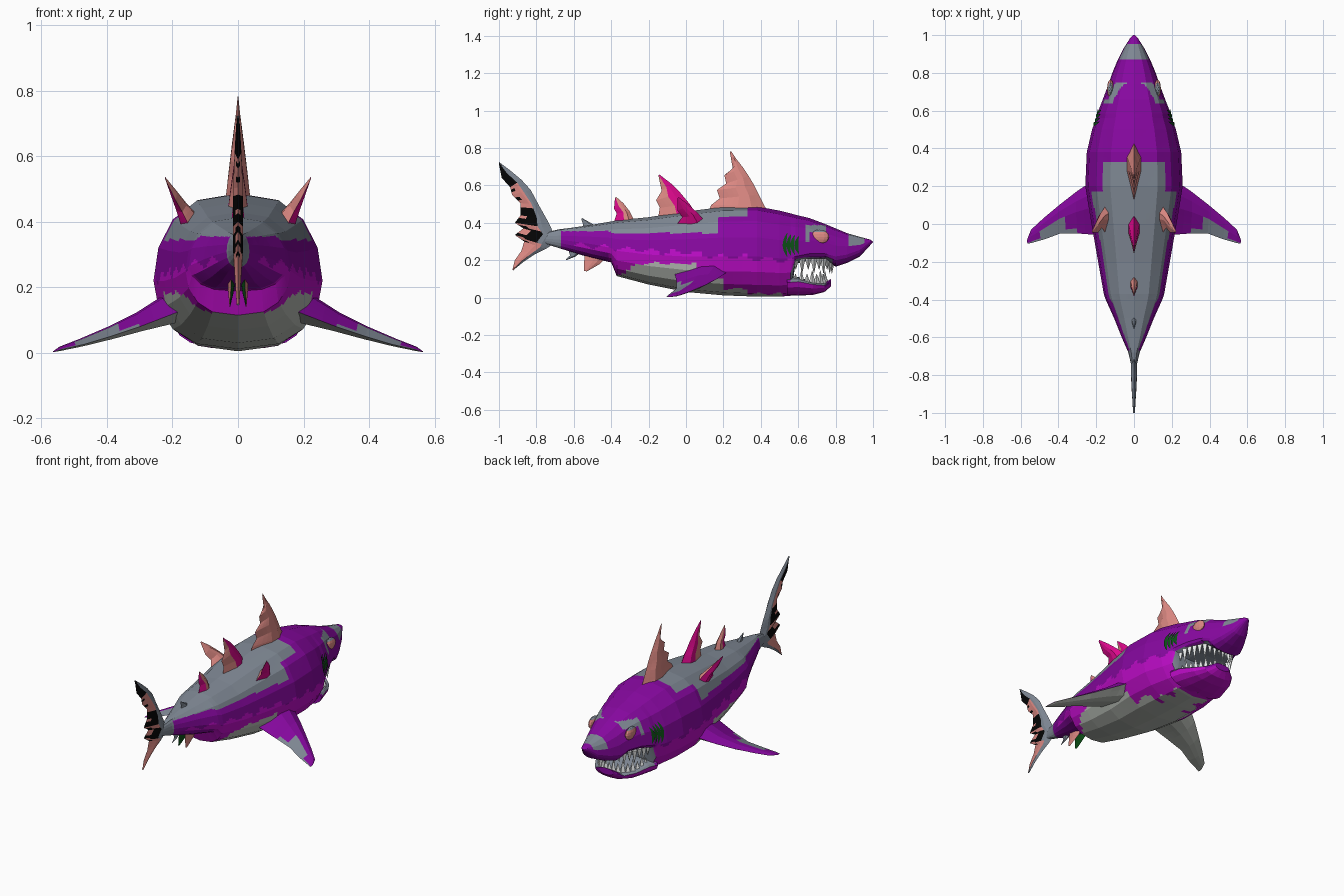
import bpy, bmesh, math
from mathutils import Vector
from mathutils.bvhtree import BVHTree

cube = bpy.data.objects.get("Cube")
if cube:
    bpy.data.objects.remove(cube)


def linear(c):
    c /= 255
    return c / 12.92 if c < 0.04 else ((c + 0.055) / 1.055) ** 2.4


PALETTE = {
    "purple": (135, 8, 160), "bright_purple": (188, 12, 198),
    "back_grey": (128, 137, 149), "belly_grey": (182, 187, 180),
    "salmon": (222, 138, 132), "magenta": (220, 8, 140),
    "gill_green": (12, 80, 22), "black": (5, 5, 5), "white": (240, 242, 242),
}
NAMES = list(PALETTE)
MATERIALS = []
for name, rgb in PALETTE.items():
    mat = bpy.data.materials.new(name)
    mat.use_nodes = True
    colour = [linear(c) for c in rgb] + [1]
    mat.diffuse_color = colour
    mat.node_tree.nodes["Principled BSDF"].inputs["Base Color"].default_value = colour
    MATERIALS.append(mat)


def finish(name, bm):
    mesh = bpy.data.meshes.new(name)
    bm.to_mesh(mesh)
    for mat in MATERIALS:
        mesh.materials.append(mat)
    obj = bpy.data.objects.new(name, mesh)
    bpy.context.collection.objects.link(obj)


def loft(rings, sides=16, cuts=6):
    """Skin faceted oval rings (y, half width, top, bottom, widest height)."""
    bm = bmesh.new()
    loops = []
    for y, half, top, bottom, mid in rings:
        loop = []
        for i in range(sides):
            a = math.tau * i / sides
            s, c = math.sin(a), math.cos(a)
            x = math.copysign(abs(s) ** 0.75, s) * half
            loop.append(bm.verts.new((x, y, mid + c * (top - mid if c > 0 else mid - bottom))))
        loops.append(loop)
    for a, b in zip(loops, loops[1:]):
        for i in range(sides):
            j = (i + 1) % sides
            bm.faces.new((a[i], a[j], b[j], b[i]))
    bm.faces.new(loops[0])
    bm.faces.new(loops[-1])
    bmesh.ops.recalc_face_normals(bm, faces=bm.faces)
    bmesh.ops.subdivide_edges(bm, edges=bm.edges, cuts=cuts, use_grid_fill=True)
    bm.normal_update()
    return bm


def paint(bm, rule):
    for f in bm.faces:
        f.material_index = NAMES.index(rule(f.calc_center_median(), f.normal))


def ragged(y, freq):
    return abs((y * freq) % 1 - 0.5)


# Body and upper head
BODY = [
    (-.76, .012, .345, .29, .315), (-.68, .03, .365, .265, .31),
    (-.6, .065, .375, .24, .3), (-.5, .105, .39, .21, .285),
    (-.4, .15, .407, .188, .265), (-.37, .16, .413, .115, .25),
    (-.2, .19, .43, .07, .23), (0, .225, .46, .03, .22),
    (.2, .258, .485, .012, .22), (.38, .25, .487, .005, .22),
    (.5, .222, .465, .005, .21), (.56, .2, .45, .01, .21),
    (.585, .195, .443, .18, .22), (.66, .165, .425, .2, .235),
    (.74, .135, .395, .205, .235), (.8, .115, .37, .165, .22),
    (.86, .09, .345, .185, .23), (.93, .055, .325, .22, .255),
    (.985, .02, .31, .28, .3), (1, .004, .3, .295, .298),
]


def body_colour(p, n):
    y, z = p.y, p.z
    if .56 < y < .78 and z < .215 and (n.z < -.7 or n.y > .8):
        return "back_grey"
    if y < -.67:
        return "back_grey"
    if y < .32 and z > (.43 if y > .17 else .345 if y > -.4 else .355):
        return "back_grey"
    if .87 < y < .955 and n.z > .35:
        return "back_grey"
    if .635 < y < .75 and .35 < z < .387 or .635 < y < .665 and .3 < z < .36:
        return "back_grey"
    if y < .05:
        belly = min(.19, .12 + .55 * (y + .38))
    else:
        belly = .11 if y < .2 else .055 if y < .32 else .028
    if -.385 < y < .52 and z < belly - .03 * ragged(y, 9):
        return "belly_grey"
    if -.6 < y < .6 and z < .3 - .075 * (y + .6) - .07 * ragged(y, 8) and (y > -.42 or n.z > -.45):
        return "bright_purple"
    return "purple"


bm = loft(BODY)
paint(bm, body_colour)
surface = BVHTree.FromBMesh(bm)
finish("body", bm)

# Lower jaw
JAW = [(.54, .19, .12, .012, .08), (.6, .172, .11, .01, .085), (.68, .14, .085, .015, .07),
       (.74, .1, .078, .03, .065), (.775, .05, .1, .06, .085)]


def jaw_colour(p, n):
    if n.z > .6 and p.y < .75:
        return "back_grey"
    return "bright_purple" if n.z < -.3 else "purple"


bm = loft(JAW, cuts=2)
paint(bm, jaw_colour)
finish("lower_jaw", bm)


# Teeth follow the curve of each jaw
def teeth(name, count, width, reach, base, length):
    bm = bmesh.new()
    for i in range(count):
        a = math.radians(-88 + 176 * i / (count - 1))
        x, y = width * math.sin(a), .58 + reach * math.cos(a)
        size = abs(length) * (1 if i % 2 else .75)
        made = bmesh.ops.create_cone(bm, segments=4, radius1=.018, radius2=.001, depth=size, cap_ends=True)
        for v in made["verts"]:
            v.co.z = base + (v.co.z + size / 2) * math.copysign(1, length)
            v.co.x += x
            v.co.y += y
    bmesh.ops.recalc_face_normals(bm, faces=bm.faces)
    paint(bm, lambda p, n: "white")
    finish(name, bm)


teeth("upper_teeth", 19, .15, .2, .21, -.08)
teeth("lower_teeth", 17, .135, .165, .075, .07)


# Fins: tapered blades between a leading and a trailing edge
CHORD = [0, .12, .25, .38, .5, .62, .75, .88, 1]


def fin(name, stations, rule, normal=(1, 0, 0), split=3):
    """Stations are (leading point, trailing point, half thickness)."""
    normal = Vector(normal).normalized()
    rows = []
    for (a, b, t), (c, d, w) in zip(stations, stations[1:]):
        for k in range(split):
            f = k / split
            rows.append((Vector(a).lerp(Vector(c), f), Vector(b).lerp(Vector(d), f), t + (w - t) * f))
    a, b, t = stations[-1]
    rows.append((Vector(a), Vector(b), t))
    bm = bmesh.new()
    for side in (1, -1):
        grid = [[bm.verts.new(a.lerp(b, u) + normal * side * t * min(1, u / .25, (1 - u) / .5))
                 for u in CHORD] for a, b, t in rows]
        for r in range(len(grid) - 1):
            for k in range(len(CHORD) - 1):
                f = bm.faces.new((grid[r][k], grid[r][k + 1], grid[r + 1][k + 1], grid[r + 1][k]))
                u = (CHORD[k] + CHORD[k + 1]) / 2
                f.material_index = NAMES.index(rule(u, (r + .5) / (len(rows) - 1), side))
    bmesh.ops.remove_doubles(bm, verts=bm.verts, dist=.0002)
    bmesh.ops.recalc_face_normals(bm, faces=bm.faces)
    finish(name, bm)


def upright(edges, thick):
    n = len(edges) - 1
    return [((0, a, b), (0, c, d), thick * (1 - i / n) + .001) for i, (a, b, c, d) in enumerate(edges)]


fin("main_dorsal_fin", upright([
    (.45, .44, .12, .46), (.42, .49, .135, .495), (.39, .55, .18, .53), (.365, .6, .165, .575),
    (.335, .65, .215, .61), (.305, .695, .205, .655), (.27, .74, .25, .69), (.24, .785, .235, .775),
], .04), lambda u, v, s: "salmon")
fin("second_dorsal_fin", upright([
    (.06, .44, -.15, .42), (.02, .5, -.14, .48), (-.03, .56, -.16, .52),
    (-.08, .61, -.13, .57), (-.145, .66, -.147, .65),
], .03), lambda u, v, s: "magenta" if u < .5 else "salmon")
fin("third_dorsal_fin", upright([
    (-.27, .4, -.39, .39), (-.3, .46, -.37, .45), (-.335, .505, -.385, .475), (-.375, .54, -.38, .53),
], .02), lambda u, v, s: "salmon" if u < .5 else "magenta")
fin("small_dorsal_fin", upright([(-.46, .37, -.56, .36), (-.51, .4, -.55, .39), (-.555, .425, -.56, .42)],
                                .014), lambda u, v, s: "back_grey")
fin("small_anal_fin", upright([(-.55, .25, -.63, .26), (-.59, .22, -.62, .225), (-.64, .2, -.642, .205)],
                              .012), lambda u, v, s: "back_grey")


# Tail fin with torn, blotched trailing edge
def tail_colour(u, v, side):
    if u < (.3 if v > .7 else .4):
        return "back_grey"
    if u > .8 and .2 < v < .75:
        return "black" if math.sin(v * 70) > 0 else "salmon"
    if v < .18 or .37 < v < .5 or (.55 < v < .7 and u < .7):
        return "black"
    return "salmon"


TAIL = [
    (-1, .725, -1, .715), (-.94, .68, -.985, .64), (-.88, .63, -.94, .59), (-.83, .575, -.93, .55),
    (-.79, .5, -.885, .505), (-.745, .42, -.885, .44), (-.72, .37, -.915, .4), (-.7, .32, -.87, .37),
    (-.72, .28, -.915, .335), (-.75, .26, -.865, .3), (-.81, .23, -.88, .25), (-.87, .19, -.915, .2),
    (-.925, .145, -.928, .15),
]
fin("tail_fin", [((0, a, b), (0, c, d), .004 + .012 * math.sin(math.pi * i / 12))
                 for i, (a, b, c, d) in enumerate(TAIL)], tail_colour)


# Paired fins, eyes and gills
def pectoral_colour(u, v, side):
    if side < 0:
        return "belly_grey"
    return "back_grey" if u > .55 and .3 < v < .64 or u > .88 and v > .2 else "purple"


PECTORAL = [
    ((.17, .26, .165), (.17, -.06, .13), .05), ((.3, .175, .105), (.3, -.05, .08), .027),
    ((.39, .105, .068), (.39, -.05, .05), .018), ((.48, .03, .036), (.47, -.08, .026), .011),
    ((.545, -.03, .014), (.54, -.1, .01), .006), ((.565, -.08, .004), (.565, -.105, .002), .001),
]
SPIKE = [((.14, .11, .4), (.15, -.05, .39), .03), ((.175, .06, .455), (.17, -.02, .43), .018),
         ((.2, .01, .5), (.19, -.045, .465), .01), ((.223, -.04, .538), (.222, -.045, .53), .001)]
PELVIC = [((.02, -.42, .225), (.02, -.54, .235), .012), ((.022, -.46, .18), (.022, -.545, .19), .008),
          ((.025, -.53, .14), (.025, -.545, .143), .001)]


def flip(stations, m):
    return [((a[0] * m, *a[1:]), (b[0] * m, *b[1:]), t) for a, b, t in stations]


def skin(m, y, z):
    return surface.ray_cast(Vector((m, y, z)), Vector((-m, 0, 0)))


for label, m in (("left", 1), ("right", -1)):
    fin(label + "_pectoral_fin", flip(PECTORAL, m), pectoral_colour, (.3 * m, 0, 1))
    fin(label + "_back_spike", flip(SPIKE, m),
        lambda u, v, s: "magenta" if s > 0 else "salmon", (m, 0, -.6))
    fin(label + "_pelvic_fin", flip(PELVIC, m),
        lambda u, v, s: "salmon" if s > 0 else "gill_green", (m, 0, .3))

    # Eye with a grey upper lid
    hit = skin(m, .715, .325)[0]
    bm = bmesh.new()
    bmesh.ops.create_uvsphere(bm, u_segments=12, v_segments=8, radius=1)
    for v in bm.verts:
        v.co = hit + Vector((v.co.x * .018, v.co.y * .05, v.co.z * .038))
    paint(bm, lambda p, n: "back_grey" if p.z > hit.z + .024 else "salmon")
    finish(label + "_eye", bm)

    bm = bmesh.new()
    for k in range(4):
        strip = []
        for i in range(9):
            t = i / 8 * 2 - 1
            z = .28 + .062 * t * (1 - .08 * k)
            y = .525 + .021 * k + .014 * t * t
            width = .009 * (1.15 - t * t)
            row = []
            for edge in (y - width, y + width):
                point, n, _, _ = skin(m, edge, z)
                row.append(bm.verts.new(point + n * .006))
            strip.append(row)
        for a, b in zip(strip, strip[1:]):
            bm.faces.new((a[0], a[1], b[1], b[0]) if m > 0 else (b[0], b[1], a[1], a[0]))
    bm.normal_update()
    paint(bm, lambda p, n: "gill_green")
    finish(label + "_gills", bm)
